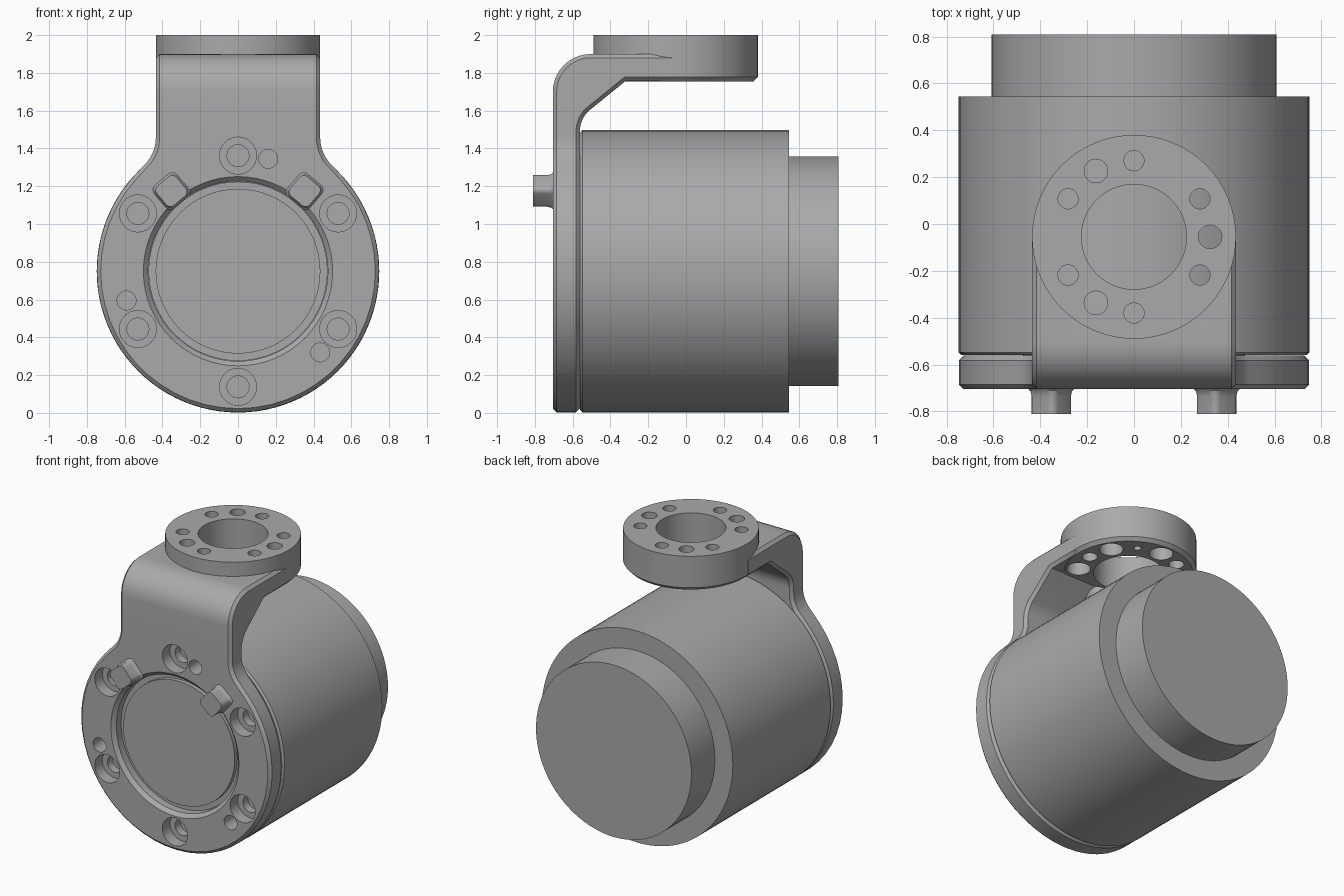
import bpy, bmesh
from math import sin, cos, pi, radians, atan2
from mathutils import Vector

cube = bpy.data.objects.get("Cube")
if cube:
    bpy.data.objects.remove(cube)

grey = bpy.data.materials.new("machined_grey")
grey.use_nodes = True
GREY = (0.4, 0.4, 0.4, 1)
grey.diffuse_color = GREY
grey.node_tree.nodes["Principled BSDF"].inputs["Base Color"].default_value = GREY

AXIS_Z = 0.75       # height of the motor axis
FLANGE_Y = -0.055   # centre of the top flange
R = 0.75            # plate radius
W = 0.435           # half width of the neck and flange radius


def loft(name, rings):
    """Skin a list of equal-length rings of points and cap both ends."""
    bm = bmesh.new()
    loops = [[bm.verts.new(p) for p in ring] for ring in rings]
    n = len(loops[0])
    for a, b in zip(loops, loops[1:]):
        for i in range(n):
            bm.faces.new((a[i], a[(i + 1) % n], b[(i + 1) % n], b[i]))
    bm.faces.new(loops[0][::-1])
    bm.faces.new(loops[-1])
    bmesh.ops.recalc_face_normals(bm, faces=bm.faces)
    mesh = bpy.data.meshes.new(name)
    bm.to_mesh(mesh)
    bm.free()
    mesh.materials.append(grey)
    obj = bpy.data.objects.new(name, mesh)
    bpy.context.collection.objects.link(obj)
    return obj


def arc(cx, cy, r, start, end, n):
    return [(cx + r * cos(start + (end - start) * i / n),
             cy + r * sin(start + (end - start) * i / n)) for i in range(n + 1)]


def round_y(name, x, z, profile, n=32):
    """Turned part along y; profile is a list of (radius, y)."""
    return loft(name, [[(px, y, pz) for px, pz in arc(x, z, r, 0, 2 * pi, n)[:-1]]
                       for r, y in profile])


def round_z(name, x, y, profile, n=32):
    """Turned part along z; profile is a list of (radius, z)."""
    return loft(name, [[(px, py, z) for px, py in arc(x, y, r, 0, 2 * pi, n)[:-1]]
                       for r, z in profile])


def activate(obj):
    bpy.ops.object.select_all(action='DESELECT')
    obj.select_set(True)
    bpy.context.view_layer.objects.active = obj


def boolean(obj, tool, operation):
    mod = obj.modifiers.new("bool", 'BOOLEAN')
    mod.operation, mod.solver, mod.object = operation, 'EXACT', tool
    activate(obj)
    bpy.ops.object.modifier_apply(modifier=mod.name)
    bpy.data.objects.remove(tool)


def smooth(obj):
    activate(obj)
    bpy.ops.object.shade_smooth_by_angle(angle=radians(30))


# Motor: main housing, rear cap and front hub
housing = round_y("motor_housing", 0, AXIS_Z,
                  [(0.735, -0.56), (0.748, -0.548), (0.748, 0.545)], 96)
rear_cap = round_y("rear_cap", 0, AXIS_Z, [(0.608, 0.5), (0.608, 0.808)], 96)
hub = round_y("front_hub", 0, AXIS_Z,
              [(0.474, -0.55), (0.474, -0.63), (0.436, -0.63), (0.436, -0.66)], 64)

# Bracket front outline: disc blended into a straight neck by fillets
f = 0.2
fx = W + f
fz = AXIS_Z + ((R + f) ** 2 - fx ** 2) ** 0.5
tangent = atan2(fz - AXIS_Z, fx)
right_fillet = arc(fx, fz, f, pi + tangent, pi, 6)
disc_edge = arc(0, AXIS_Z, R - 0.003, pi - tangent, 2 * pi + tangent, 40)
outline = (disc_edge[1:-1] + right_fillet + [(W, 2.2), (-W, 2.2)]
           + [(-x, z) for x, z in reversed(right_fillet)])
bracket = loft("bracket", [[(x, y, z) for x, z in outline] for y in (-0.9, 0.4)])

# Bracket side profile: upright, rounded bend, top arm and sloped gusset
side = ([(-0.705, -0.1)] + arc(-0.505, 1.7, 0.2, pi, pi / 2, 10)
        + [(FLANGE_Y, 1.9), (FLANGE_Y, 1.757), (-0.32, 1.757)]
        + arc(-0.412, 1.49, 0.15, radians(135), pi, 6) + [(-0.562, -0.1)])
side_solid = loft("side_solid", [[(x, y, z) for y, z in side] for x in (-1, 1)])
boolean(bracket, side_solid, 'INTERSECT')

# Chamfer on the bracket rim
bevel = bracket.modifiers.new("chamfer", 'BEVEL')
bevel.width, bevel.segments = 0.02, 1
bevel.limit_method, bevel.angle_limit = 'ANGLE', radians(60)
activate(bracket)
bpy.ops.object.modifier_apply(modifier=bevel.name)

# Top flange joined to the arm
flange = round_z("flange", 0, FLANGE_Y,
                 [(W - 0.022, 1.755), (W, 1.778), (W, 2.0)], 64)
boolean(bracket, flange, 'UNION')

# Hub opening with a chamfered lip
boolean(bracket, round_y("cut", 0, AXIS_Z, [(0.476, -0.5), (0.476, -0.68),
                                            (0.501, -0.705), (0.501, -0.8)], 64), 'DIFFERENCE')

# Counterbored screw holes around the plate
for k in range(6):
    a = radians(30 + 60 * k)
    boolean(bracket, round_y("cut", 0.612 * cos(a), AXIS_Z + 0.612 * sin(a),
                             [(0.058, -0.5), (0.058, -0.62), (0.098, -0.62), (0.098, -0.8)]),
            'DIFFERENCE')

# Dowel holes in the plate
for x, z in ((0.16, 1.345), (-0.59, 0.595), (0.435, 0.32)):
    boolean(bracket, round_y("cut", x, z, [(0.05, -0.5), (0.05, -0.8)]), 'DIFFERENCE')

# Flange bore, screw holes counterbored from below, dowel holes and a blind pin hole
boolean(bracket, round_z("cut", 0, FLANGE_Y, [(0.224, 1.6), (0.224, 2.1)], 64), 'DIFFERENCE')
flange_holes = [(30 + 60 * k, [(0.077, 1.5), (0.077, 1.88), (0.043, 1.88), (0.043, 2.1)])
                for k in range(6)]
flange_holes += [(a, [(0.05, 1.5), (0.05, 2.1)]) for a in (0, 120, 240)]
flange_holes.append((60, [(0.024, 1.5), (0.024, 1.85)]))
for angle, profile in flange_holes:
    a = radians(angle)
    boolean(bracket, round_z("cut", 0.325 * cos(a), FLANGE_Y + 0.325 * sin(a), profile),
            'DIFFERENCE')

# Two rounded square stop posts with flared feet
h, c = 0.068, 0.03
corner = []
for k in range(4):
    q = k * pi / 2
    corner += arc((h - c) * 2 ** 0.5 * cos(q + pi / 4), (h - c) * 2 ** 0.5 * sin(q + pi / 4),
                  c, q, q + pi / 2, 5)
posts = []
for side_name, s in (("left", 1), ("right", -1)):
    t = radians(50)
    square = [(s * (0.353 + x * cos(t) - z * sin(t)), x * sin(t) + z * cos(t)) for x, z in corner]
    rings = []
    for scale, y in ((1.2, -0.64), (1.2, -0.702), (1.07, -0.712), (1, -0.735), (1, -0.81)):
        rings.append([(s * 0.353 + (x - s * 0.353) * scale, y, 1.175 + z * scale)
                      for x, z in square])
    posts.append(loft(side_name + "_stop_post", rings))

for obj in [housing, rear_cap, hub, bracket] + posts:
    smooth(obj)
